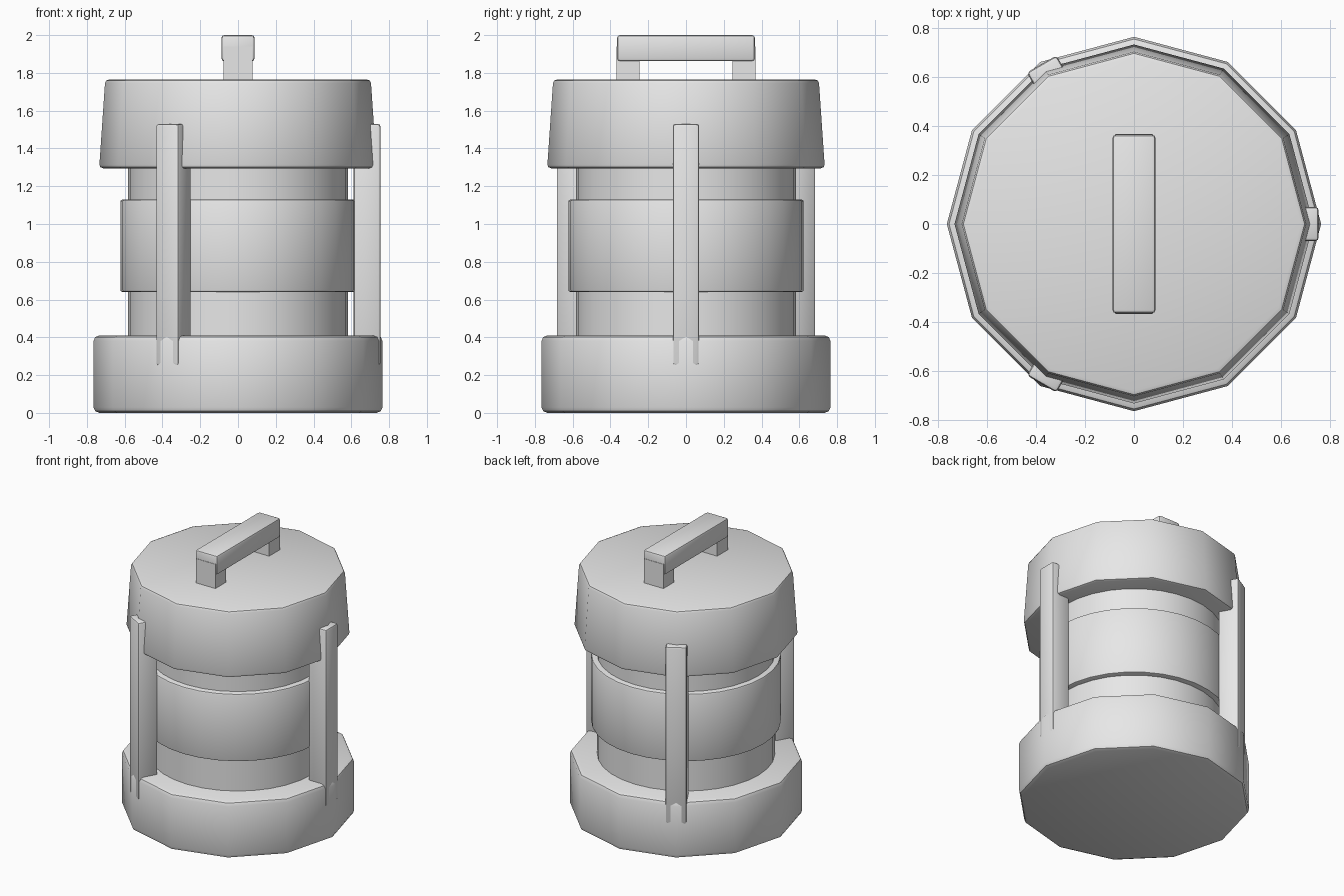
import bpy, bmesh, math
from mathutils import Matrix

cube = bpy.data.objects.get("Cube")
if cube:
    bpy.data.objects.remove(cube, do_unlink=True)

GREY = (0.8, 0.8, 0.8, 1.0)
mat = bpy.data.materials.new("light grey")
mat.use_nodes = True
mat.diffuse_color = GREY
mat.node_tree.nodes["Principled BSDF"].inputs["Base Color"].default_value = GREY


def finish(bm, name, angle=40):
    """Turn a bmesh into a shaded, coloured object."""
    bmesh.ops.recalc_face_normals(bm, faces=bm.faces)
    mesh = bpy.data.meshes.new(name)
    bm.to_mesh(mesh)
    bm.free()
    mesh.materials.append(mat)
    obj = bpy.data.objects.new(name, mesh)
    bpy.context.collection.objects.link(obj)
    bpy.ops.object.select_all(action="DESELECT")
    obj.select_set(True)
    bpy.context.view_layer.objects.active = obj
    bpy.ops.object.shade_smooth_by_angle(angle=math.radians(angle))
    return obj


def drum(name, sides, r_low, r_top, z_low, z_top, bevel=0.0):
    """Upright prism with a vertex on +x and softened rims."""
    bm = bmesh.new()
    bmesh.ops.create_cone(bm, cap_ends=True, segments=sides, radius1=r_low,
                          radius2=r_top, depth=z_top - z_low)
    first = min(math.atan2(v.co.y, v.co.x) % (math.tau / sides) for v in bm.verts)
    bmesh.ops.rotate(bm, verts=bm.verts, matrix=Matrix.Rotation(-first, 3, "Z"))
    bmesh.ops.translate(bm, verts=bm.verts, vec=(0, 0, (z_low + z_top) / 2))
    if bevel:
        rims = [e for e in bm.edges if abs(e.verts[0].co.z - e.verts[1].co.z) < 0.001]
        bmesh.ops.bevel(bm, geom=rims, offset=bevel, segments=2, profile=0.5,
                        affect="EDGES")
    return finish(bm, name)


def block(name, low, high, bevel=0.0, turn=0.0):
    """Box between two corners, softened and turned about the centre axis."""
    bm = bmesh.new()
    bmesh.ops.create_cube(bm, size=1)
    for v in bm.verts:
        v.co = [lo + (c + 0.5) * (hi - lo) for c, lo, hi in zip(v.co, low, high)]
    if bevel:
        bmesh.ops.bevel(bm, geom=list(bm.edges), offset=bevel, segments=2,
                        profile=0.5, affect="EDGES")
    bmesh.ops.rotate(bm, verts=bm.verts, matrix=Matrix.Rotation(turn, 3, "Z"))
    return finish(bm, name)


# Heavy twelve-sided foot and slightly flared cap
drum("base", 12, 0.765, 0.765, 0.0, 0.41, 0.03)
drum("cap", 12, 0.735, 0.703, 1.295, 1.765, 0.02)

# Round core and the wider band around its middle
drum("core", 32, 0.583, 0.583, 0.3, 1.4)
drum("middle_band", 32, 0.623, 0.623, 0.64, 1.13, 0.012)

# Three upright guard bars, evenly spaced
for i in range(3):
    block(f"guard_bar_{i + 1}", (0.612, -0.07, 0.25), (0.755, 0.07, 1.53),
          0.015, i * math.tau / 3)

# Carrying handle: grip on two posts
block("handle_grip", (-0.088, -0.365, 1.862), (0.088, 0.365, 2.0), 0.015)
for side, label in ((-1, "front"), (1, "back")):
    near, far = sorted((side * 0.246, side * 0.368))
    block(f"handle_post_{label}", (-0.077, near, 1.74), (0.077, far, 1.94))
